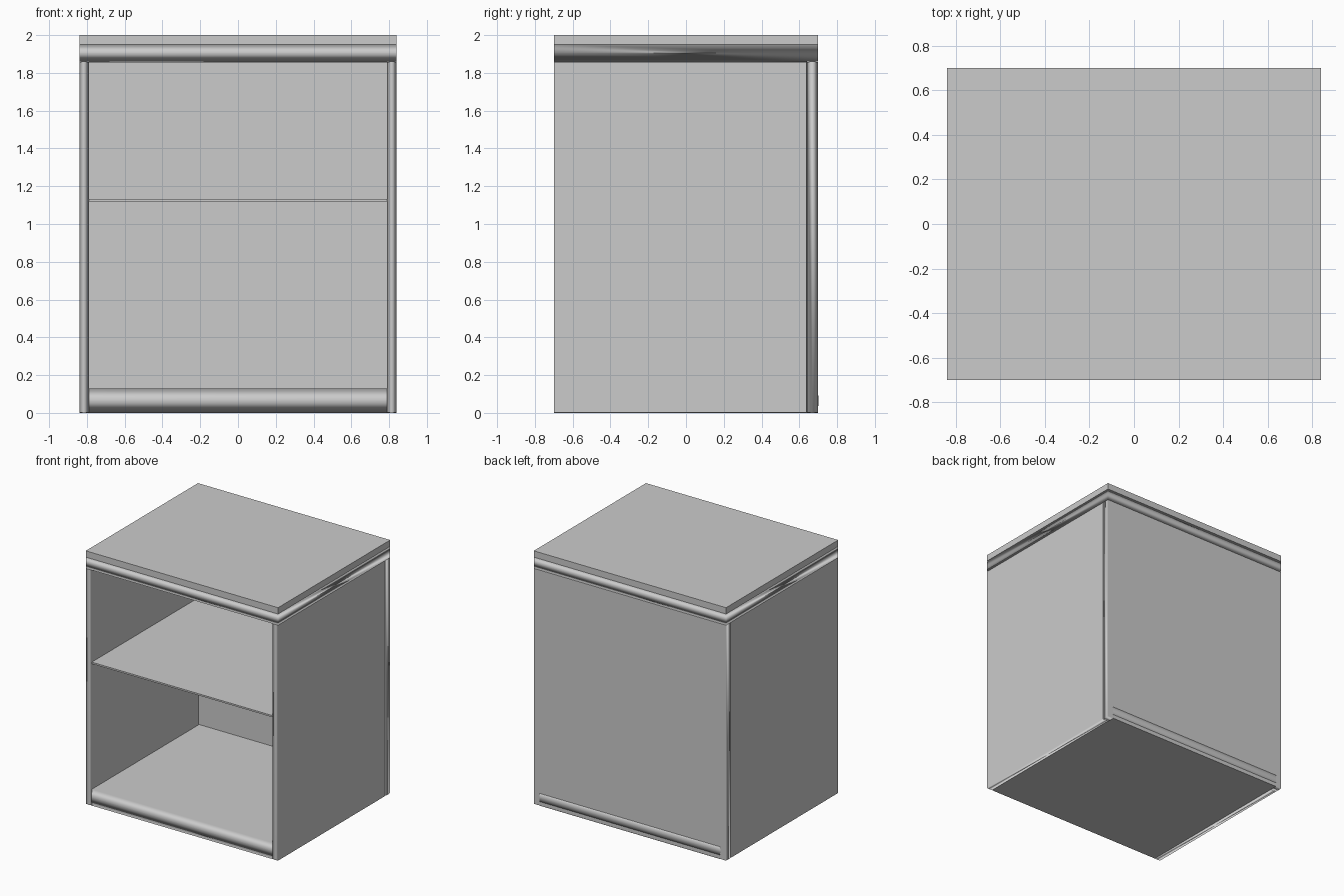
import bpy, bmesh
from mathutils import Vector

if "Cube" in bpy.data.objects:
    bpy.data.objects.remove(bpy.data.objects["Cube"])


def board(name, lo, hi, axis=None, ridge=0.002):
    """Box between two corners; with an axis, its thin edge gets a fine mid ridge and soft faces."""
    lo, hi = Vector(lo), Vector(hi)
    mid, size = (lo + hi) / 2, hi - lo
    bm = bmesh.new()
    bmesh.ops.create_cube(bm, size=1)
    for v in bm.verts:
        v.co = Vector(a * b for a, b in zip(v.co, size)) + mid
    if axis is not None:
        normal = Vector((0, 0, 0))
        normal[axis] = 1
        cut = bmesh.ops.bisect_plane(bm, geom=bm.verts[:] + bm.edges[:] + bm.faces[:],
                                     plane_co=mid, plane_no=normal)
        ring = [e for e in cut['geom_cut'] if isinstance(e, bmesh.types.BMEdge)]
        for e in ring:
            e.smooth = False
        # both flat sides are drawn in a hair so the seam stands proud
        for v in bm.verts:
            if abs(v.co[axis] - mid[axis]) > 1e-4:
                for i in range(3):
                    if i != axis:
                        v.co[i] += ridge if v.co[i] < mid[i] else -ridge
        for f in bm.faces:
            f.smooth = True
    mesh = bpy.data.meshes.new(name)
    bm.to_mesh(mesh)
    bm.free()
    ob = bpy.data.objects.new(name, mesh)
    bpy.context.collection.objects.link(ob)
    if axis is not None:
        wn = ob.modifiers.new("soft_edges", 'WEIGHTED_NORMAL')
        wn.mode = 'FACE_AREA'
        wn.weight = 90
        wn.keep_sharp = True
    return ob


W, D, T = 0.84, 0.70, 0.05      # half width, half depth, side thickness
inner = W - T
back = 0.64                     # front face of the back panel
case_top = 1.86

# Side panels
for side, x in (("left", -W), ("right", inner)):
    board(side + "_side_panel", (x, -D, 0), (x + T, back, case_top), axis=0)

# Back panel across the full width
board("back_panel", (-W, back, 0), (W, D, case_top), axis=1)

# Bottom board, running through to the back
board("bottom_board", (-inner, -D, 0), (inner, D + 0.001, 0.13), axis=2)

# Thin middle shelf
board("shelf", (-inner, -D + 0.003, 1.12), (inner, back, 1.133))

# Layered top
board("under_top", (-W, -D, case_top), (W, D, 1.95), axis=2)
board("top_slab", (-W, -D, 1.95), (W, D, 2.0))
